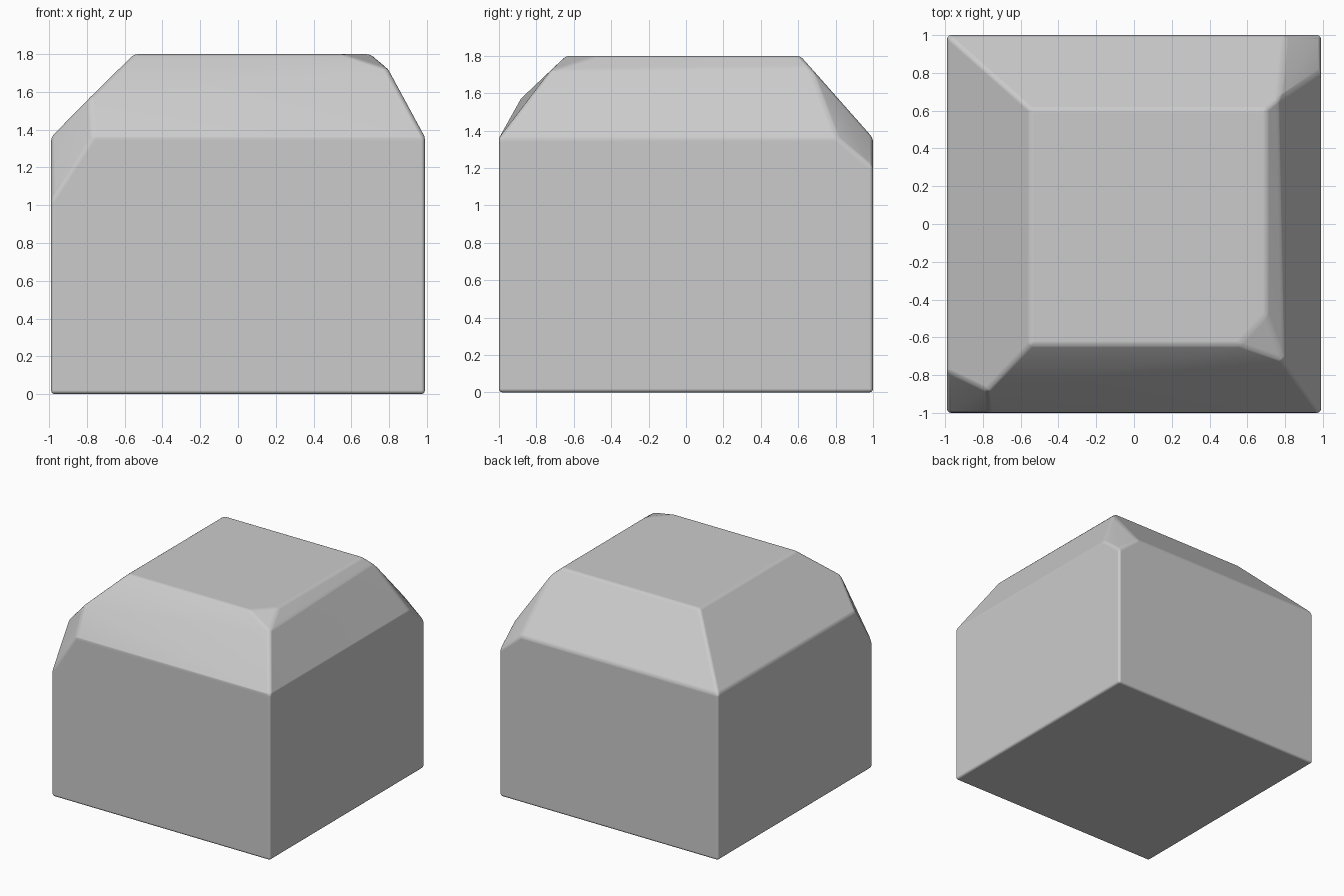
import bpy, bmesh, math

if "Cube" in bpy.data.objects:
    bpy.data.objects.remove(bpy.data.objects["Cube"])

X, Y, SHOULDER, TOP = 0.99, 1.0, 1.36, 1.8

# Square footprint
points = [(sx * X, sy * Y, 0) for sx in (-1, 1) for sy in (-1, 1)]

# Plain sloped corners: front right and back left shoulders, flat top corners
points += [(X, -Y, SHOULDER), (-X, Y, SHOULDER),
           (-0.55, -0.64, TOP), (-0.55, 0.61, TOP), (0.70, 0.61, TOP)]

# Chipped top corner at front right
points += [(0.55, -0.64, TOP), (0.70, -0.48, TOP), (0.795, -0.725, 1.72)]

# Large chipped corner at front left
points += [(-0.78, -0.88, 1.575), (-0.77, -Y, SHOULDER),
           (-X, -0.78, SHOULDER), (-X, -Y, 1.02)]

# Chipped corner at back right
points += [(0.765, 0.665, 1.74), (0.80, Y, SHOULDER),
           (X, 0.81, SHOULDER), (X, Y, 1.2)]

# Wrap the corner points into one solid block
bm = bmesh.new()
for p in points:
    bm.verts.new(p)
hull = bmesh.ops.convex_hull(bm, input=bm.verts[:])
loose = [v for v in bm.verts if not v.link_faces]
bmesh.ops.delete(bm, geom=loose, context='VERTS')
bmesh.ops.dissolve_limit(bm, angle_limit=math.radians(2),
                         verts=bm.verts[:], edges=bm.edges[:])
bmesh.ops.recalc_face_normals(bm, faces=bm.faces[:])
mesh = bpy.data.meshes.new("stone_block")
bm.to_mesh(mesh)
bm.free()
block = bpy.data.objects.new("stone_block", mesh)
bpy.context.collection.objects.link(block)

# Slightly worn edges with smooth shading
bevel = block.modifiers.new("worn_edges", 'BEVEL')
bevel.width = 0.02
bevel.segments = 3
bevel.limit_method = 'ANGLE'
bevel.angle_limit = math.radians(14)
bevel.harden_normals = True
for poly in mesh.polygons:
    poly.use_smooth = True
